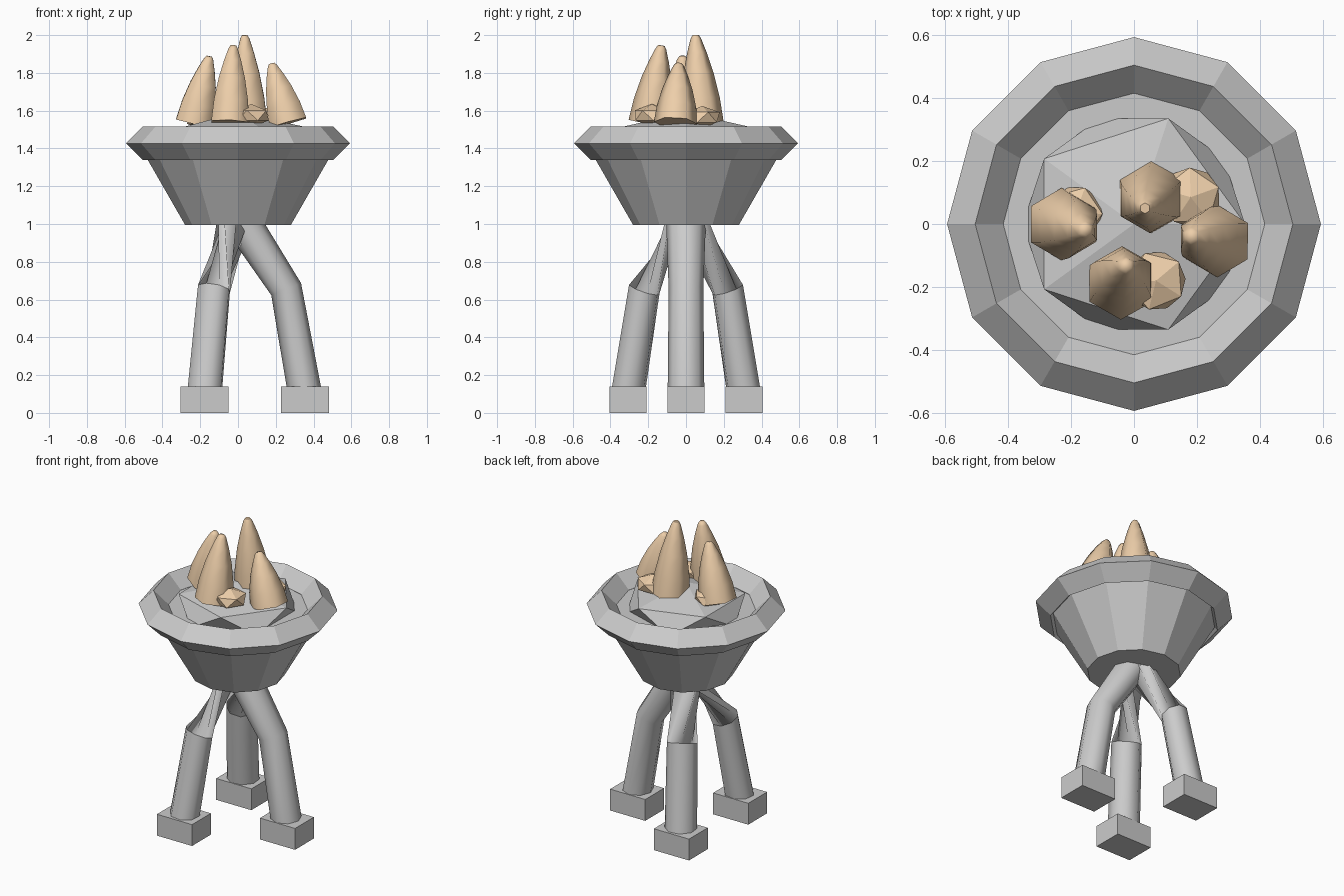
import bpy, bmesh
from math import sin, cos, pi, radians
from mathutils import Vector, Matrix

if "Cube" in bpy.data.objects:
    bpy.data.objects.remove(bpy.data.objects["Cube"])

ember = bpy.data.materials.new("flame_peach")
ember.diffuse_color = (0.85, 0.62, 0.40, 1)
ember.use_nodes = True
ember.node_tree.nodes["Principled BSDF"].inputs["Base Color"].default_value = ember.diffuse_color


def finish(name, bm, mat=None, smooth=None):
    bmesh.ops.recalc_face_normals(bm, faces=bm.faces)
    me = bpy.data.meshes.new(name)
    bm.to_mesh(me)
    bm.free()
    ob = bpy.data.objects.new(name, me)
    bpy.context.collection.objects.link(ob)
    if mat:
        me.materials.append(mat)
    if smooth:
        bpy.ops.object.select_all(action='DESELECT')
        ob.select_set(True)
        bpy.context.view_layer.objects.active = ob
        bpy.ops.object.shade_smooth_by_angle(angle=radians(smooth))
    return ob


def loft(name, rings, cap=True, closed=False, mat=None, smooth=None):
    """Skin a list of equally sized point rings."""
    bm = bmesh.new()
    vs = [[bm.verts.new(p) for p in r] for r in rings]
    n = len(vs[0])
    for i in range(len(vs) if closed else len(vs) - 1):
        a, b = vs[i], vs[(i + 1) % len(vs)]
        for k in range(n):
            j = (k + 1) % n
            bm.faces.new((a[k], a[j], b[j], b[k]))
    if cap:
        bm.faces.new(vs[0][::-1])
        bm.faces.new(vs[-1])
    return finish(name, bm, mat, smooth)


def ring(r, z, n=12):
    return [(r * cos(2 * pi * k / n), r * sin(2 * pi * k / n), z) for k in range(n)]


def rock(name, loc, scale, mat=None, turn=0):
    bm = bmesh.new()
    bmesh.ops.create_icosphere(bm, subdivisions=1, radius=1)
    bm.transform(Matrix.Translation(loc) @ Matrix.Rotation(radians(turn), 4, 'Z')
                 @ Matrix.Diagonal((*scale, 1)))
    return finish(name, bm, mat)


# Bowl and its diamond-section rim
loft("bowl", [ring(0.28, 0.995), ring(0.527, 1.425)])
loft("bowl_rim", [ring(0.593, 1.427), ring(0.504, 1.516), ring(0.415, 1.427),
                  ring(0.504, 1.338)], cap=False, closed=True)

# Mound of coal in the bowl
rock("coal_mound", (0, 0, 1.453), (0.394, 0.394, 0.138))

# Three bent legs with block feet; the two rear legs twist near the top
for name, ang, twist in (("right", 0, 0), ("back", 120, 110), ("front", 240, -110)):
    turn = Matrix.Rotation(radians(ang), 3, 'Z')
    rings = []
    for x, z, r, tilt, tw in ((0.355, 0.10, 0.09, 11, 0), (0.255, 0.655, 0.085, 22, 0),
                              (0.01, 1.03, 0.098, 34, twist)):
        pts = []
        for k in range(8):
            a = 2 * pi * k / 8 + radians(tw)
            u = r * cos(a)
            pts.append(turn @ Vector((x + u * cos(radians(tilt)), 1.08 * r * sin(a),
                                      z + u * sin(radians(tilt)))))
        rings.append(pts)
    loft(name + "_leg", rings, smooth=50)

    c = turn @ Vector((0.355, 0, 0.07))
    bm = bmesh.new()
    bmesh.ops.create_cube(bm, size=1)
    bm.transform(Matrix.Translation(c) @ Matrix.Diagonal((0.255, 0.195, 0.14, 1)))
    finish(name + "_foot", bm)

# Flames: six-sided tapering tongues leaning toward the middle
profile = ((0, 0.115), (0.28, 0.104), (0.57, 0.08), (0.8, 0.052), (0.96, 0.028), (1, 0.017))
flames = (("left", (-0.23, 0.0, 1.535), (-0.152, -0.02, 1.888)),
          ("tall", (0.055, 0.085, 1.53), (0.035, 0.05, 2.0)),
          ("front", (-0.042, -0.19, 1.535), (-0.025, -0.13, 1.945)),
          ("right", (0.265, -0.055, 1.535), (0.178, -0.038, 1.85)))
for name, base, tip in flames:
    base, tip = Vector(base), Vector(tip)
    rot = Vector((0, 0, 1)).rotation_difference(tip - base)
    rings = []
    for t, r in profile:
        c = base.lerp(tip, t)
        rings.append([c + rot @ Vector((r * cos(a), r * sin(a), 0))
                      for a in (pi / 6 + k * pi / 3 for k in range(6))])
    loft(name + "_flame", rings, mat=ember, smooth=62)

# Glowing embers at the foot of the flames
rock("ember_right", (0.18, 0.085, 1.565), (0.105, 0.105, 0.06), ember, 20)
rock("ember_front", (0.07, -0.18, 1.575), (0.105, 0.105, 0.06), ember, 40)
rock("ember_left", (-0.185, 0.035, 1.555), (0.095, 0.095, 0.055), ember, 70)
